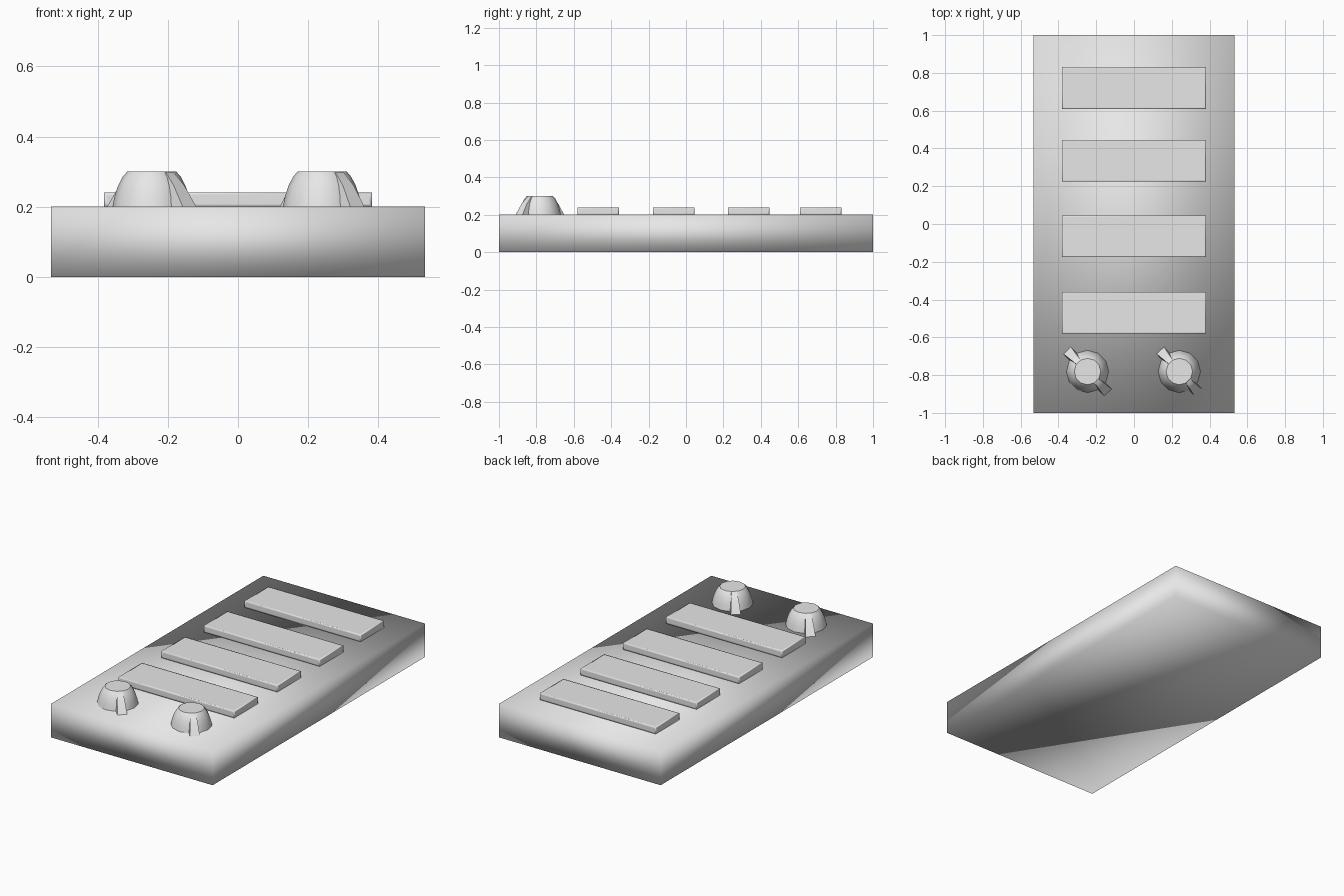
import bpy, bmesh, math
from mathutils import Matrix, Vector

cube = bpy.data.objects.get("Cube")
if cube:
    bpy.data.objects.remove(cube, do_unlink=True)

grey = bpy.data.materials.new("light_grey")
grey.use_nodes = True
grey.diffuse_color = (0.8, 0.8, 0.8, 1)
grey.node_tree.nodes["Principled BSDF"].inputs["Base Color"].default_value = (0.8, 0.8, 0.8, 1)


def finish(name, bm, location):
    """Turn a bmesh into a smooth-shaded, grey object."""
    bmesh.ops.recalc_face_normals(bm, faces=bm.faces[:])
    for f in bm.faces:
        f.smooth = True
    mesh = bpy.data.meshes.new(name)
    bm.to_mesh(mesh)
    bm.free()
    mesh.materials.append(grey)
    obj = bpy.data.objects.new(name, mesh)
    obj.location = location
    bpy.context.collection.objects.link(obj)
    return obj


def box(name, size, location, border=0.0):
    """Box standing on its location; a border loop keeps its faces flat."""
    bm = bmesh.new()
    bmesh.ops.create_cube(bm, size=1)
    bmesh.ops.scale(bm, vec=size, verts=bm.verts[:])
    bmesh.ops.translate(bm, vec=(0, 0, size[2] / 2), verts=bm.verts[:])
    if border:
        bmesh.ops.inset_individual(bm, faces=bm.faces[:], thickness=border)
    return finish(name, bm, location)


def knob(name, location, angle, reach):
    """Domed knob with a flared pointer rib on two opposite sides."""
    bm = bmesh.new()
    # turned body
    sides = 12
    profile = [(0.112, 0), (0.106, 0.03), (0.096, 0.06), (0.083, 0.085), (0.07, 0.1)]
    rings = []
    for r, z in profile:
        rings.append([bm.verts.new((r * math.cos(math.tau * i / sides),
                                    r * math.sin(math.tau * i / sides), z))
                      for i in range(sides)])
    for low, high in zip(rings, rings[1:]):
        for i in range(sides):
            j = (i + 1) % sides
            bm.faces.new((low[i], low[j], high[j], high[i]))
    bm.faces.new(rings[-1])
    bm.faces.new(rings[0][::-1])
    # pointer ribs: outline in radius and height, narrowing upward
    outline = [(0.06, 0, 0.027), (reach, 0, 0.027), (0.112, 0.06, 0.021),
               (0.075, 0.097, 0.016), (0.05, 0.097, 0.016)]
    for turn in (0, math.pi):
        rot = Matrix.Rotation(angle + turn, 3, 'Z')
        left, right = ([bm.verts.new(rot @ Vector((r, s * w, z))) for r, z, w in outline]
                       for s in (1, -1))
        bm.faces.new(left)
        bm.faces.new(right[::-1])
        for i in range(len(outline)):
            j = (i + 1) % len(outline)
            bm.faces.new((left[i], right[i], right[j], left[j]))
    obj = finish(name, bm, location)
    bpy.ops.object.select_all(action='DESELECT')
    bpy.context.view_layer.objects.active = obj
    obj.select_set(True)
    bpy.ops.object.shade_smooth_by_angle(angle=math.radians(50))
    return obj


# body of the panel
box("base_slab", (1.066, 2.0, 0.2), (0, 0, 0))

# four raised bars
for n, y in enumerate((-0.47, -0.065, 0.335, 0.72), 1):
    box(f"raised_bar_{n}", (0.764, 0.222, 0.04), (0, y, 0.2), 0.012)

# two control knobs at the front
knob("right_knob", (-0.246, -0.781, 0.2), math.radians(-46), 0.155)
knob("left_knob", (0.24, -0.781, 0.2), math.radians(-48), 0.15)
